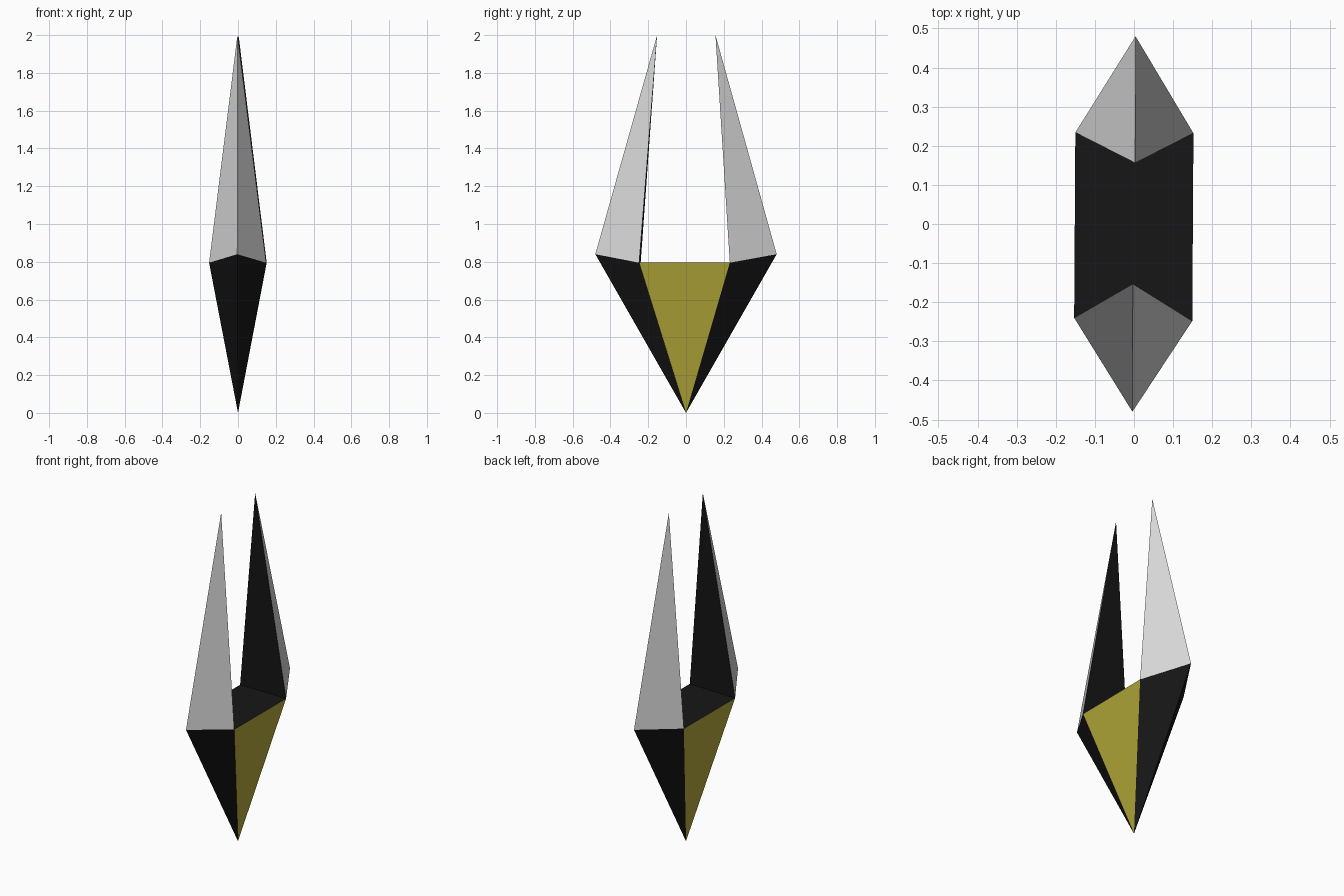
import bpy
import bmesh
from mathutils import Vector

if "Cube" in bpy.data.objects:
    bpy.data.objects.remove(bpy.data.objects["Cube"])


def material(name, rgb):
    m = bpy.data.materials.new(name)
    m.diffuse_color = (*rgb, 1.0)
    m.use_nodes = True
    m.node_tree.nodes["Principled BSDF"].inputs["Base Color"].default_value = m.diffuse_color
    return m


black = material("black", (0.008, 0.008, 0.008))
grey = material("light grey", (0.70, 0.70, 0.70))
yellow = material("olive yellow", (0.45, 0.395, 0.041))


def build(name, points, faces, mats):
    """Faces are (vertex indices, material index); normals turned outwards."""
    bm = bmesh.new()
    verts = [bm.verts.new(p) for p in points]
    centre = sum((v.co for v in verts), Vector()) / len(verts)
    for ids, mat in faces:
        f = bm.faces.new([verts[i] for i in ids])
        f.material_index = mat
        f.normal_update()
        if f.normal.dot(f.calc_center_median() - centre) < 0:
            f.normal_flip()
    mesh = bpy.data.meshes.new(name)
    bm.to_mesh(mesh)
    bm.free()
    for m in mats:
        mesh.materials.append(m)
    obj = bpy.data.objects.new(name, mesh)
    bpy.context.collection.objects.link(obj)


# Shared corners of the waist, slightly twisted about z
foot = (0, 0, 0)
front = [(-0.153, -0.24, 0.795), (0.149, -0.248, 0.795)]
back = [(-0.15, 0.234, 0.795), (0.152, 0.232, 0.795)]

# Core: yellow side triangles and black deck
build("core", [foot, *front, *back],
      [((0, 1, 3), 1), ((0, 2, 4), 1), ((1, 2, 4, 3), 0)],
      [black, yellow])

# Prongs: black keel and inner face, grey outer blade faces
for name, pair, ridge, tip in (
        ("front_prong", front, (-0.004, -0.48, 0.84), (-0.003, -0.153, 2.0)),
        ("back_prong", back, (0.004, 0.48, 0.84), (0.003, 0.156, 2.0))):
    build(name, [foot, *pair, ridge, tip],
          [((0, 1, 3), 0), ((0, 2, 3), 0),
           ((1, 3, 4), 1), ((2, 3, 4), 1),
           ((1, 2, 4), 0)],
          [black, grey])
